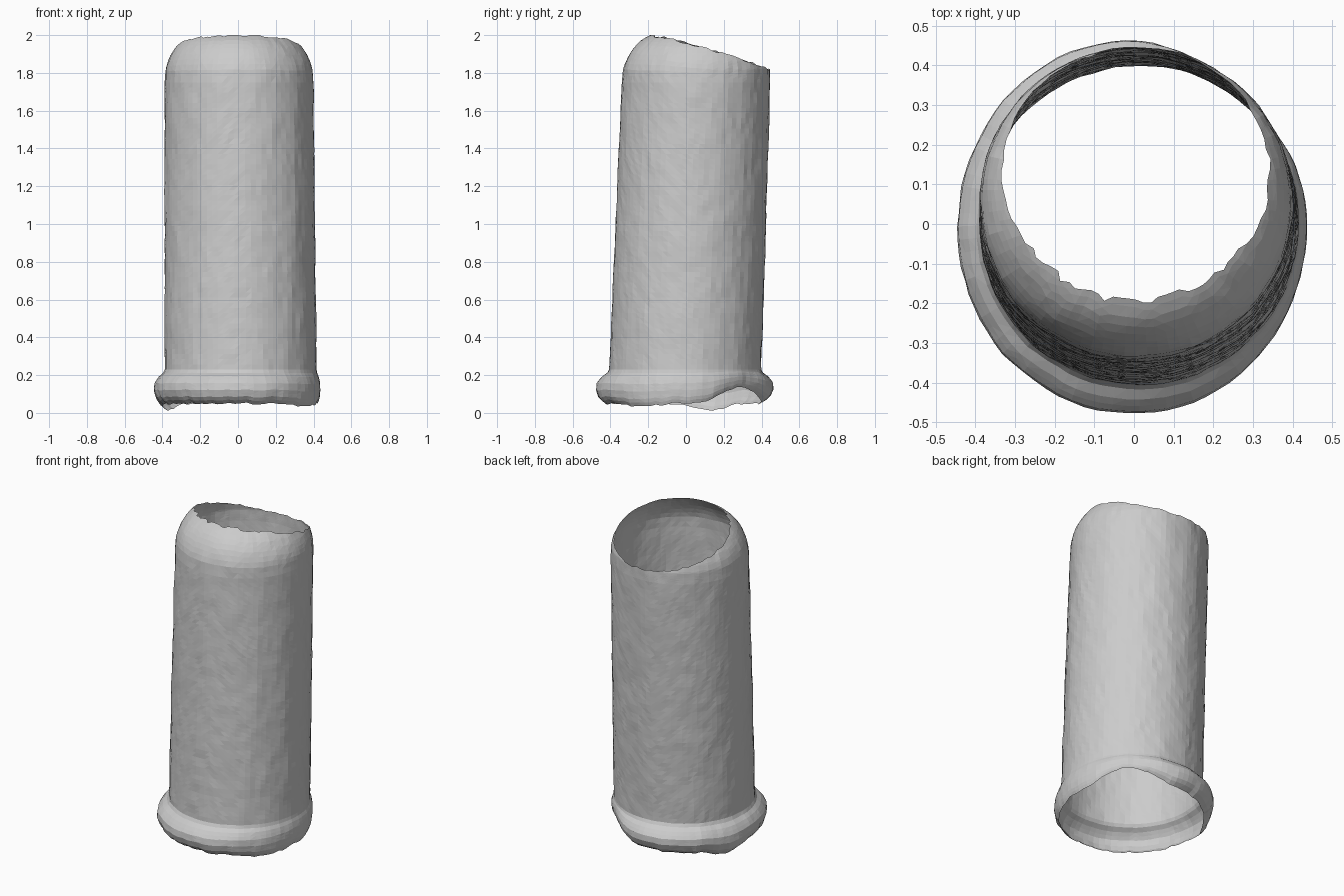
import bpy, bmesh, math, random
from mathutils import Vector, noise

if "Cube" in bpy.data.objects:
    bpy.data.objects.remove(bpy.data.objects["Cube"])

random.seed(4)
SEG, BODY, RIM, SHOULDER = 84, 56, 10, 10


def bump(a, centre, width):
    """Smooth bell around an angle in degrees."""
    d = (math.degrees(a) - centre + 180) % 360 - 180
    return math.exp(-(d / width) ** 2)


def curve(points, t):
    """Piecewise linear lookup."""
    for (t0, v0), (t1, v1) in zip(points, points[1:]):
        if t <= t1:
            return v0 + (v1 - v0) * max(0, t - t0) / (t1 - t0)
    return points[-1][1]


# shoulder narrowing by height, and rolled rim bulge by fraction of rim height
SHOULDER_IN = [(1.75, 0), (1.82, .004), (1.86, .015), (1.90, .033),
               (1.94, .06), (1.97, .09), (1.985, .112), (2.0, .14)]
BULGE = [(0, .15), (.08, .5), (.2, .8), (.4, 1), (.6, .95), (.78, .6), (.9, .15), (1, 0)]
RIM_TOP, NECK = .23, 1.75

rows = ([("rim", i / RIM) for i in range(RIM)]
        + [("body", i / BODY) for i in range(BODY)]
        + [("shoulder", i / SHOULDER) for i in range(SHOULDER + 1)])
jag = [random.uniform(-1, 1) for _ in range(SEG)]

bm = bmesh.new()
grid = []
for kind, t in rows:
    ring = []
    for k in range(SEG):
        a = 2 * math.pi * k / SEG
        s, c = math.sin(a), math.cos(a)
        gap = bump(a, 48, 24)                      # broken part of the rim
        low = .05 + .09 * gap - .04 * bump(a, 160, 16) - .02 * bump(a, -32, 14)
        high = 1.943 - .09 * s - .035 * s * s      # slanted broken mouth
        low = max(0, low + .006 * jag[k])
        high = min(2, high + .006 * jag[-k])
        flare = 0
        if kind == "rim":
            z = low + (RIM_TOP - low) * t
            flare = curve(BULGE, t) * (.037 - .019 * c + .03 * s * s) * (1 - .75 * gap)
        elif kind == "body":
            z = RIM_TOP + (NECK - RIM_TOP) * t
        else:
            z = NECK + (high - NECK) * (1 - (1 - t) ** 1.4)
        h = z / 1.8
        r = .404 - .011 * h + flare - curve(SHOULDER_IN, z)
        p = Vector((c, s, z * 1.0))
        r += .004 * noise.noise(p * 5) + .003 * noise.noise(p * 14)
        # axis leans backwards as it rises
        ring.append(bm.verts.new((.015 - .01 * h + r * c, -.012 + .067 * h + r * s, z)))
    grid.append(ring)
for lo, hi in zip(grid, grid[1:]):
    for k in range(SEG):
        n = (k + 1) % SEG
        bm.faces.new((lo[k], lo[n], hi[n], hi[k]))
bmesh.ops.triangulate(bm, faces=bm.faces[:])

mesh = bpy.data.meshes.new("tube_shell")
bm.to_mesh(mesh)
bm.free()
grey = bpy.data.materials.new("plain_grey")
grey.diffuse_color = (.6, .6, .6, 1)
grey.use_nodes = True
grey.node_tree.nodes["Principled BSDF"].inputs["Base Color"].default_value = grey.diffuse_color
mesh.materials.append(grey)
bpy.context.collection.objects.link(bpy.data.objects.new("tube_shell", mesh))
